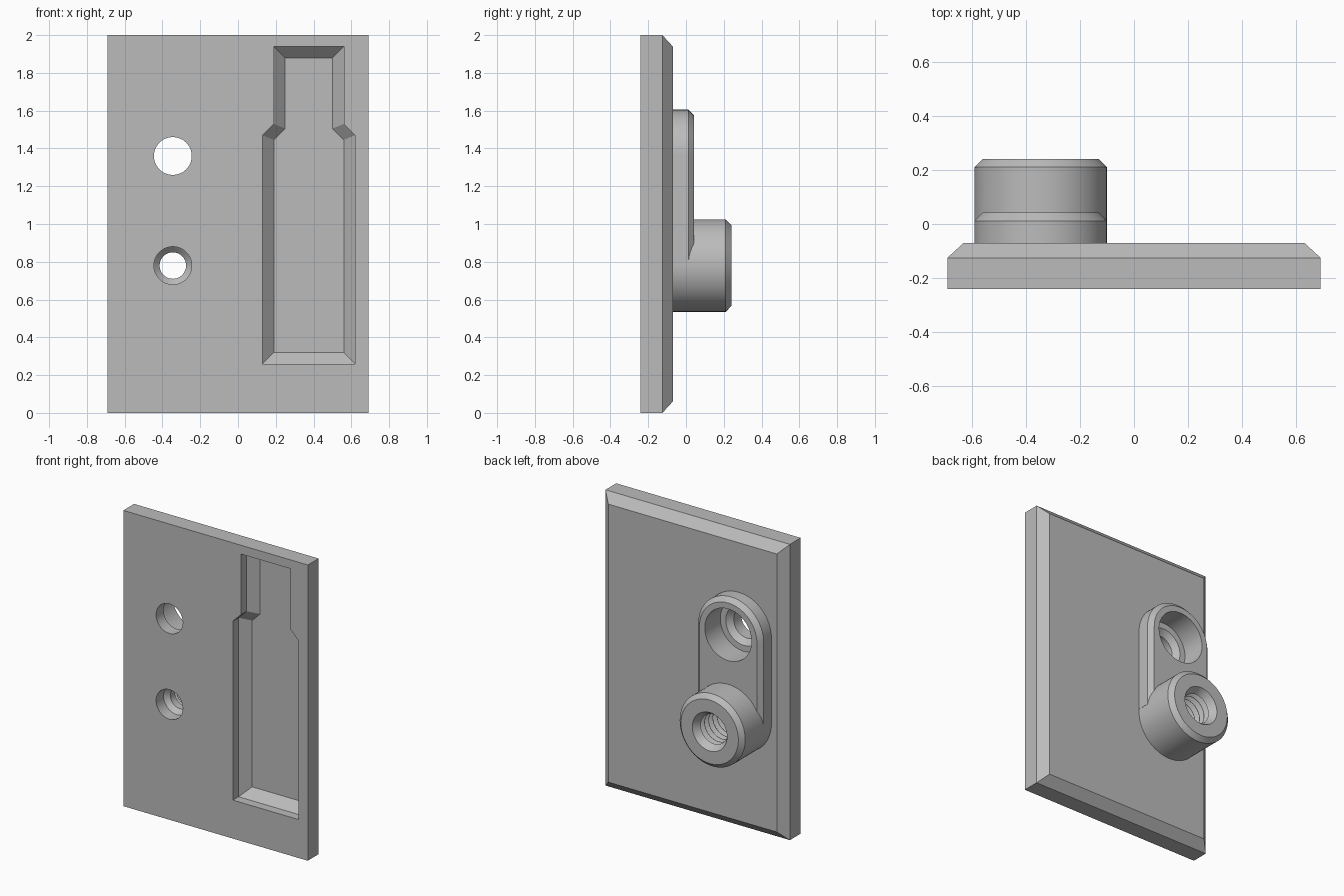
import bpy, bmesh, math

cube = bpy.data.objects.get("Cube")
if cube:
    bpy.data.objects.remove(cube)

mat = bpy.data.materials.new("plain_grey")
mat.use_nodes = True
grey = (0.5, 0.5, 0.5, 1)
mat.diffuse_color = grey
mat.node_tree.nodes["Principled BSDF"].inputs["Base Color"].default_value = grey

SEG = 64
HOLE_X, LOW_Z, HIGH_Z = -0.345, 0.78, 1.36
BACK, FRONT = -0.07, -0.24


def loft(name, rings):
    """Closed solid through (outline, y) rings; outlines are (x, z) lists."""
    bm = bmesh.new()
    loops = [[bm.verts.new((x, y, z)) for x, z in pts] for pts, y in rings]
    n = len(loops[0])
    for a, b in zip(loops, loops[1:]):
        for i in range(n):
            j = (i + 1) % n
            bm.faces.new((a[i], a[j], b[j], b[i]))
    bm.faces.new(loops[0])
    bm.faces.new(loops[-1])
    bmesh.ops.recalc_face_normals(bm, faces=bm.faces)
    me = bpy.data.meshes.new(name)
    bm.to_mesh(me)
    bm.free()
    me.materials.append(mat)
    ob = bpy.data.objects.new(name, me)
    bpy.context.collection.objects.link(ob)
    return ob


def circle(r, z):
    return [(HOLE_X + r * math.cos(2 * math.pi * i / SEG),
             z + r * math.sin(2 * math.pi * i / SEG)) for i in range(SEG)]


def lathe(name, z, profile):
    return loft(name, [(circle(r, z), y) for r, y in profile])


def rect(inset_):
    w = 0.69 - inset_
    return [(-w, inset_), (w, inset_), (w, 2 - inset_), (-w, 2 - inset_)]


def arch(r):
    half = [math.pi * i / (SEG // 2) for i in range(SEG // 2 + 1)]
    top = [(HOLE_X + r * math.cos(a), HIGH_Z + r * math.sin(a)) for a in half]
    return top + [(HOLE_X - r, LOW_Z + 0.02), (HOLE_X + r, LOW_Z + 0.02)]


def pocket_outline(d):
    # wide body, sloped shoulders and a narrow neck, inset evenly by d
    k = d * math.tan(math.pi / 8)
    half = [(0.245 - d, 0.26 + d), (0.245 - d, 1.47 - k),
            (0.185 - d, 1.53 - k), (0.185 - d, 1.94 - d)]
    return [(0.375 + x, z) for x, z in half] + [(0.375 - x, z) for x, z in reversed(half)]


# Base plate with bevelled back edges
body = loft("mounting_plate", [(rect(0), FRONT), (rect(0), -0.125), (rect(0.06), BACK)])

# Raised arch and threaded boss on the back
pad = loft("arched_pad", [(arch(0.245), -0.1), (arch(0.245), 0.012), (arch(0.215), 0.042)])
boss = lathe("round_boss", LOW_Z, [(0.245, -0.1), (0.245, 0.21), (0.215, 0.24)])

# Front pocket: straight walls, then a sloped edge to the floor
pocket = loft("pocket_cutter", [(pocket_outline(0), -0.3), (pocket_outline(0), -0.18),
                                (pocket_outline(0.06), -0.12)])

# Counterbored through hole
bore = lathe("bore_cutter", HIGH_Z, [(0.1, -0.3), (0.1, -0.16), (0.135, -0.125),
                                     (0.175, -0.124), (0.175, 0.1)])

# Threaded hole with a conical step behind the front opening
profile = [(0.1, -0.3), (0.1, -0.16), (0.07, -0.13), (0.07, -0.08), (0.1, -0.075)]
pitch, y = 0.044, -0.07
while y + pitch < 0.23:
    profile += [(0.1, y), (0.13, y + 0.4 * pitch), (0.13, y + 0.55 * pitch), (0.1, y + 0.95 * pitch)]
    y += pitch
profile += [(0.13, 0.24), (0.13, 0.3)]
thread = lathe("thread_cutter", LOW_Z, profile)

for tool, op in ((pad, "UNION"), (boss, "UNION"), (pocket, "DIFFERENCE"),
                 (bore, "DIFFERENCE"), (thread, "DIFFERENCE")):
    mod = body.modifiers.new(tool.name, "BOOLEAN")
    mod.object, mod.operation, mod.solver = tool, op, "EXACT"
    bpy.context.view_layer.objects.active = body
    bpy.ops.object.modifier_apply(modifier=mod.name)
for tool in (pad, boss, pocket, bore, thread):
    bpy.data.objects.remove(tool)

bpy.ops.object.select_all(action="DESELECT")
body.select_set(True)
bpy.context.view_layer.objects.active = body
bpy.ops.object.shade_smooth_by_angle(angle=math.radians(25))
